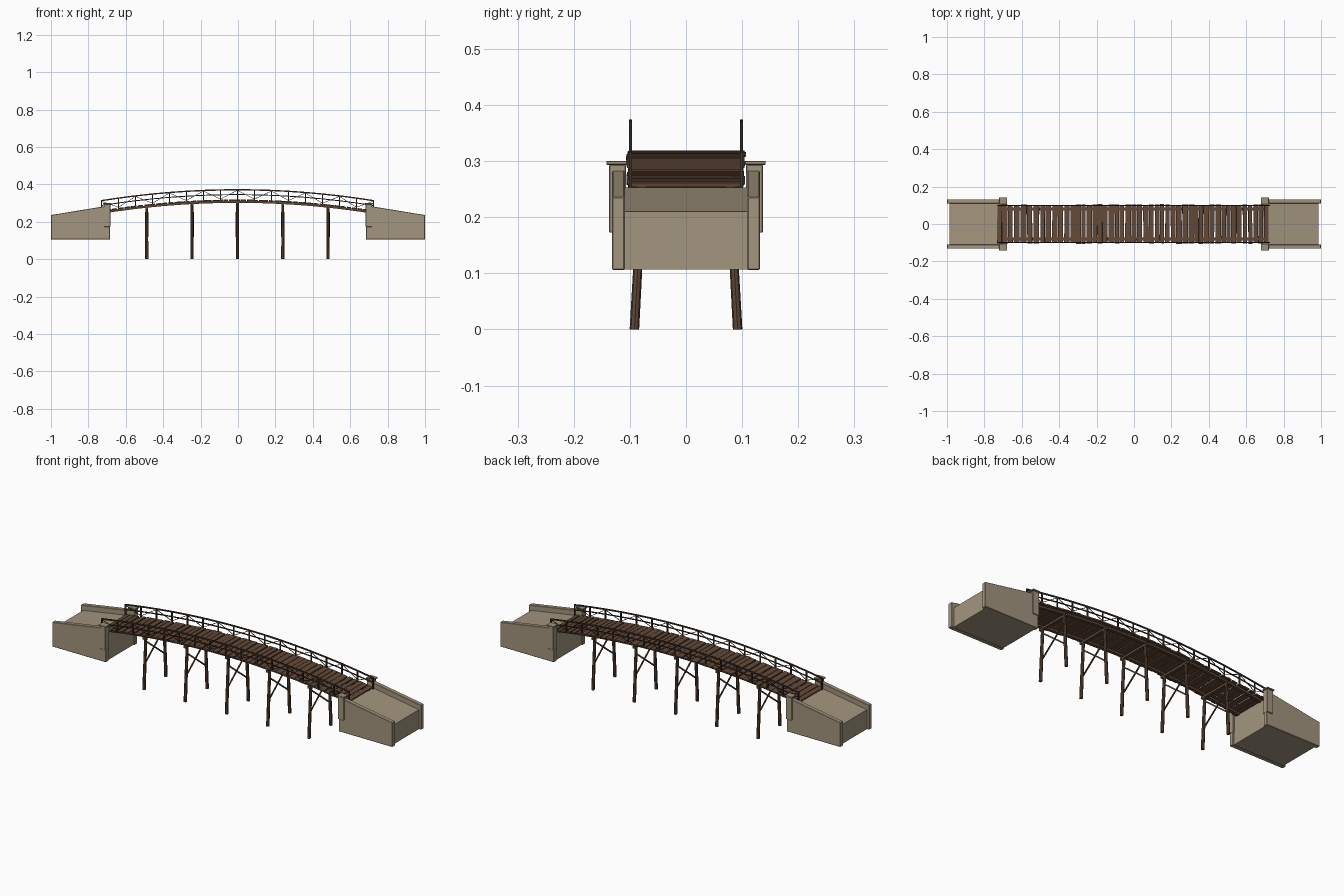
import bpy, bmesh, math, random
from mathutils import Vector, Matrix

random.seed(4)
if "Cube" in bpy.data.objects:
    bpy.data.objects.remove(bpy.data.objects["Cube"])


def material(name, rgb):
    m = bpy.data.materials.new(name)
    m.use_nodes = True
    m.diffuse_color = (*rgb, 1)
    m.node_tree.nodes["Principled BSDF"].inputs["Base Color"].default_value = (*rgb, 1)
    return m


STONE = material("sandstone", (0.37, 0.30, 0.21))
CAPSTONE = material("weathered capstone", (0.33, 0.28, 0.19))
PLANK = material("plank wood", (0.125, 0.067, 0.040))
TIMBER = material("pile timber", (0.115, 0.064, 0.039))
RAIL = material("dark rail wood", (0.055, 0.033, 0.022))

SHIFT = -0.003          # the timber span sits slightly off centre
HALF = 0.727            # half length of the span


def deck_z(x):
    """Height of the arched deck surface."""
    return 0.318 - 0.11 * x * x


def finish(bm, name, mat, bevel=0):
    bmesh.ops.recalc_face_normals(bm, faces=bm.faces)
    mesh = bpy.data.meshes.new(name)
    bm.to_mesh(mesh)
    bm.free()
    mesh.materials.append(mat)
    ob = bpy.data.objects.new(name, mesh)
    bpy.context.collection.objects.link(ob)
    if bevel:
        mod = ob.modifiers.new("worn edges", 'BEVEL')
        mod.width = bevel
        mod.segments = 1
    return ob


def box(bm, centre, size, pitch=0, yaw=0):
    mat = (Matrix.Translation(centre) @ Matrix.Rotation(yaw, 4, 'Z')
           @ Matrix.Rotation(pitch, 4, 'Y') @ Matrix.Diagonal((*size, 1)))
    bmesh.ops.create_cube(bm, size=1, matrix=mat)


def beam(bm, a, b, width, depth):
    """Square timber from point a to point b."""
    a, b = Vector(a), Vector(b)
    d = b - a
    rot = d.to_track_quat('Z', 'Y').to_matrix().to_4x4()
    mat = Matrix.Translation((a + b) / 2) @ rot @ Matrix.Diagonal((width, depth, d.length, 1))
    bmesh.ops.create_cube(bm, size=1, matrix=mat)


def log(bm, a, b, r1, r2):
    """Eight-sided tapered pole from a to b."""
    a, b = Vector(a), Vector(b)
    d = b - a
    mat = Matrix.Translation((a + b) / 2) @ d.to_track_quat('Z', 'Y').to_matrix().to_4x4()
    bmesh.ops.create_cone(bm, cap_ends=True, segments=8, radius1=r1, radius2=r2,
                          depth=d.length, matrix=mat)


def extrude_profile(bm, profile, y0, y1):
    """Extrude an xz outline along y."""
    face = bm.faces.new([bm.verts.new((x, y0, z)) for x, z in profile])
    ext = bmesh.ops.extrude_face_region(bm, geom=[face])
    verts = [v for v in ext["geom"] if isinstance(v, bmesh.types.BMVert)]
    bmesh.ops.translate(bm, verts=verts, vec=(0, y1 - y0, 0))


# Stone abutments: ramp, parapet walls, end pillars and their caps
for sx, end in ((-1, "right"), (1, "left")):
    bm = bmesh.new()
    ramp = [(0.69, 0.107), (0.987, 0.107), (0.987, 0.21), (0.725, 0.253), (0.69, 0.253)]
    extrude_profile(bm, [(sx * x, z) for x, z in ramp], -0.112, 0.112)
    finish(bm, end + "_abutment_ramp", STONE)
    walls, pillars, caps = bmesh.new(), bmesh.new(), bmesh.new()
    outline = [(0.684, 0.106), (1.0, 0.106), (1.0, 0.236), (0.70, 0.285), (0.684, 0.285)]
    for sy in (-1, 1):
        extrude_profile(walls, [(sx * x, z) for x, z in outline], sy * 0.109, sy * 0.132)
        box(pillars, (sx * 0.70, sy * 0.122, 0.233), (0.034, 0.030, 0.121))
        box(caps, (sx * 0.70, sy * 0.1235, 0.297), (0.042, 0.037, 0.007))
    finish(walls, end + "_parapet_walls", STONE, 0.002)
    finish(pillars, end + "_parapet_pillars", STONE, 0.0015)
    finish(caps, end + "_pillar_caps", CAPSTONE, 0.001)

# Deck planks of uneven width, length and spacing
bm = bmesh.new()
x = -HALF
while x < HALF - 0.012:
    w = min(random.uniform(0.021, 0.032), HALF - x)
    cx = x + w / 2
    box(bm, (cx + SHIFT, random.uniform(-0.002, 0.002), deck_z(cx) - 0.003),
        (w, random.uniform(0.200, 0.210), 0.007),
        math.atan(0.22 * cx) + random.uniform(-0.02, 0.02), random.uniform(-0.01, 0.01))
    x += w + random.choice((0.0015, 0.003, 0.007))
finish(bm, "deck_planks", PLANK)

# Arched stringers under the planks
bm = bmesh.new()
steps = 24
xs = [-HALF + 0.005 + i * (2 * HALF - 0.01) / steps for i in range(steps + 1)]
outline = [(x + SHIFT, deck_z(x) - 0.006) for x in xs]
outline += [(x + SHIFT, deck_z(x) - 0.017) for x in reversed(xs)]
for sy in (-1, 1):
    extrude_profile(bm, outline, sy * 0.071, sy * 0.087)
finish(bm, "deck_stringers", TIMBER)

# Pile bents: splayed piles, cap beam and cross braces
piles, beams, braces = bmesh.new(), bmesh.new(), bmesh.new()
for i in range(-2, 3):
    x = i * 0.2425
    bx, top = x + SHIFT, deck_z(x) - 0.017

    def pile_y(z):
        return 0.092 - 0.055 * z

    for sy in (-1, 1):
        log(piles, (bx, sy * pile_y(0), 0), (bx, sy * pile_y(top), top), 0.0085, 0.0075)
        beam(braces, (bx + sy * 0.007, sy * pile_y(0.12), 0.12),
             (bx + sy * 0.007, -sy * pile_y(0.25), 0.25), 0.005, 0.007)
    box(beams, (bx, 0, top - 0.004), (0.014, 0.19, 0.012))
finish(piles, "bent_piles", TIMBER)
finish(beams, "bent_cap_beams", TIMBER)
finish(braces, "bent_cross_braces", TIMBER)

# Railings: posts, two rails and alternating diagonals on each side
spans = 16
px = [-HALF + i * 2 * HALF / spans for i in range(spans + 1)]
for sy, side in ((-1, "front"), (1, "back")):
    posts, rails, diagonals = bmesh.new(), bmesh.new(), bmesh.new()
    y = sy * 0.099

    def at(x, h, off=0):
        return (x + SHIFT, y + sy * off, deck_z(x) + h)

    for x in px:
        beam(posts, at(x, -0.008), at(x, 0.056), 0.006, 0.006)
    for i, (a, b) in enumerate(zip(px, px[1:])):
        beam(rails, at(a, 0.053), at(b, 0.053), 0.005, 0.007)
        beam(rails, at(a, 0.027), at(b, 0.027), 0.004, 0.005)
        low, high = (a, b) if i % 2 else (b, a)
        beam(diagonals, at(low, 0.004), at(high, 0.050), 0.0025, 0.0025)
    finish(posts, side + "_railing_posts", RAIL)
    finish(rails, side + "_railing_rails", RAIL)
    finish(diagonals, side + "_railing_diagonals", RAIL)
